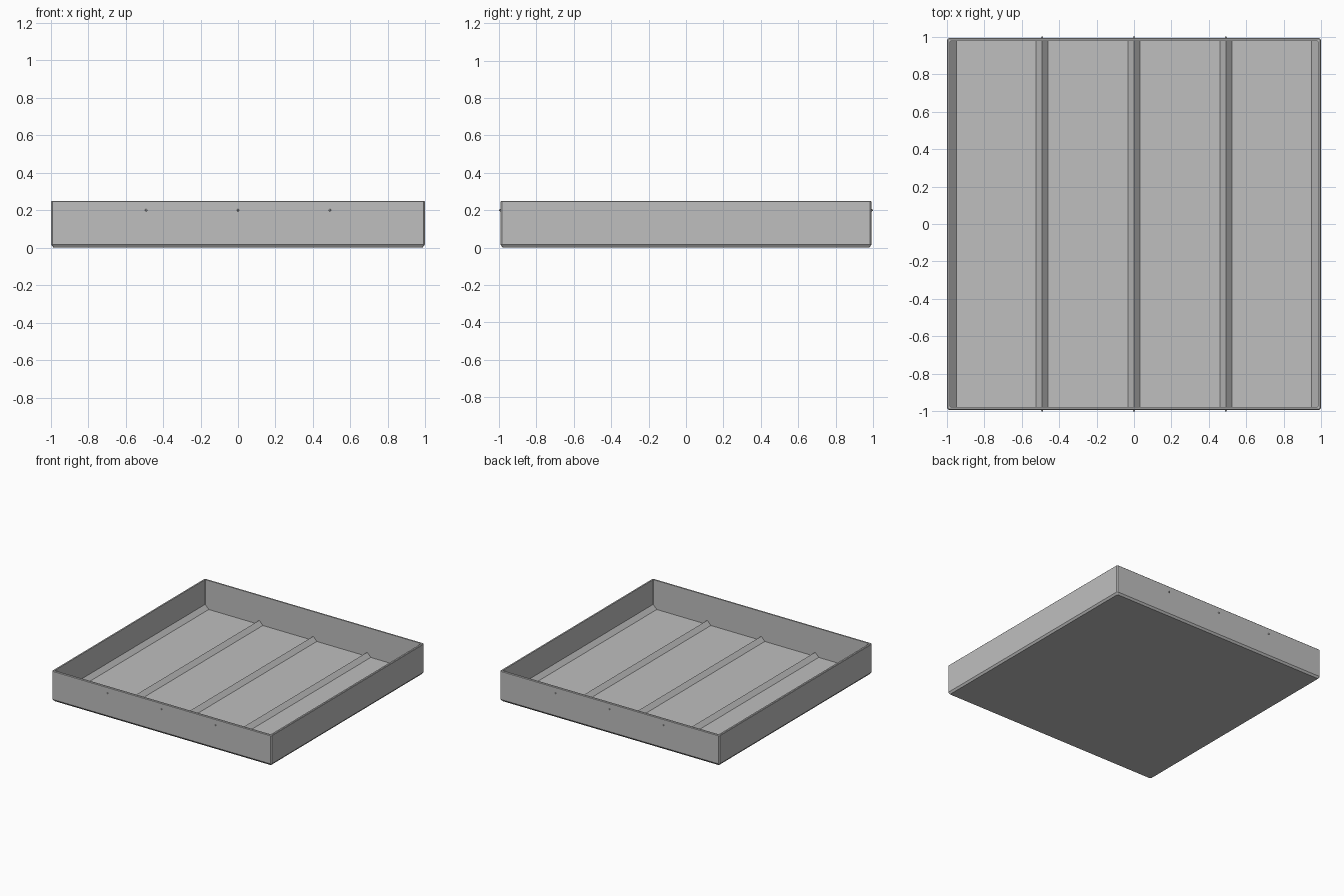
import bpy, bmesh, math

if "Cube" in bpy.data.objects:
    bpy.data.objects.remove(bpy.data.objects["Cube"], do_unlink=True)

HALF_X, HALF_Y, HEIGHT = 0.997, 0.992, 0.25
WALL, FLOOR_Z, RIB = 0.016, 0.013, 0.034

grey = bpy.data.materials.new("plain_grey")
grey.use_nodes = True
colour = (0.52, 0.52, 0.52, 1)
grey.diffuse_color = colour
grey.node_tree.nodes["Principled BSDF"].inputs["Base Color"].default_value = colour


def finish(name, bm):
    bmesh.ops.recalc_face_normals(bm, faces=bm.faces)
    mesh = bpy.data.meshes.new(name)
    bm.to_mesh(mesh)
    bm.free()
    mesh.materials.append(grey)
    obj = bpy.data.objects.new(name, mesh)
    bpy.context.collection.objects.link(obj)
    return obj


def ring(bm, inset, z, cut):
    """Rectangle with clipped corners, shrunk by inset."""
    x, y = HALF_X - inset, HALF_Y - inset
    points = [(x, y - cut), (x - cut, y), (cut - x, y), (-x, y - cut),
              (-x, cut - y), (cut - x, -y), (x - cut, -y), (x, cut - y)]
    return [bm.verts.new((px, py, z)) for px, py in points]


def prism(name, profile, y0, y1):
    """Extrude an x-z profile along y."""
    bm = bmesh.new()
    a, b = [[bm.verts.new((x, y, z)) for x, z in profile] for y in (y0, y1)]
    bm.faces.new(a)
    bm.faces.new(b)
    n = len(a)
    for i in range(n):
        bm.faces.new((a[i], a[(i + 1) % n], b[(i + 1) % n], b[i]))
    return finish(name, bm)


# Tray shell: chamfered base, outer wall, rim, inner wall, floor
bm = bmesh.new()
rings = [ring(bm, *r) for r in (
    (0.012, 0, 0.007), (0, 0.016, 0.007),
    (0, HEIGHT - 0.004, 0.007), (0.004, HEIGHT, 0.006),
    (WALL, HEIGHT, 0.002), (WALL, FLOOR_Z, 0.002))]
for low, high in zip(rings, rings[1:]):
    for i in range(8):
        j = (i + 1) % 8
        bm.faces.new((low[i], low[j], high[j], high[i]))
bm.faces.new(rings[0])
bm.faces.new(rings[-1])
finish("tray", bm)

# Triangular dividing ribs across the floor
inner_y = HALF_Y - WALL
base = FLOOR_Z - 0.002
top = FLOOR_Z + RIB
positions = {"left": 0.49, "middle": 0, "right": -0.49}
for side, x in positions.items():
    prism(side + "_rib", [(x - RIB, base), (x + RIB, base), (x, top)],
          -inner_y, inner_y)

# Half ribs along the side walls
inner_x = HALF_X - WALL
for side, s in (("left", 1), ("right", -1)):
    prism(side + "_edge_slope",
          [(s * inner_x, base), (s * (inner_x - RIB), base), (s * inner_x, top)],
          -inner_y, inner_y)

# Small pins on the front and back walls
for side, x in positions.items():
    for end, s in (("front", -1), ("back", 1)):
        bm = bmesh.new()
        bmesh.ops.create_cone(bm, cap_ends=True, segments=12, radius1=0.007,
                              radius2=0.004, depth=0.012)
        for v in bm.verts:
            px, py, pz = v.co
            v.co = (x + px, s * (0.994 + pz), 0.2 + py)
        finish(side + "_" + end + "_pin", bm)
